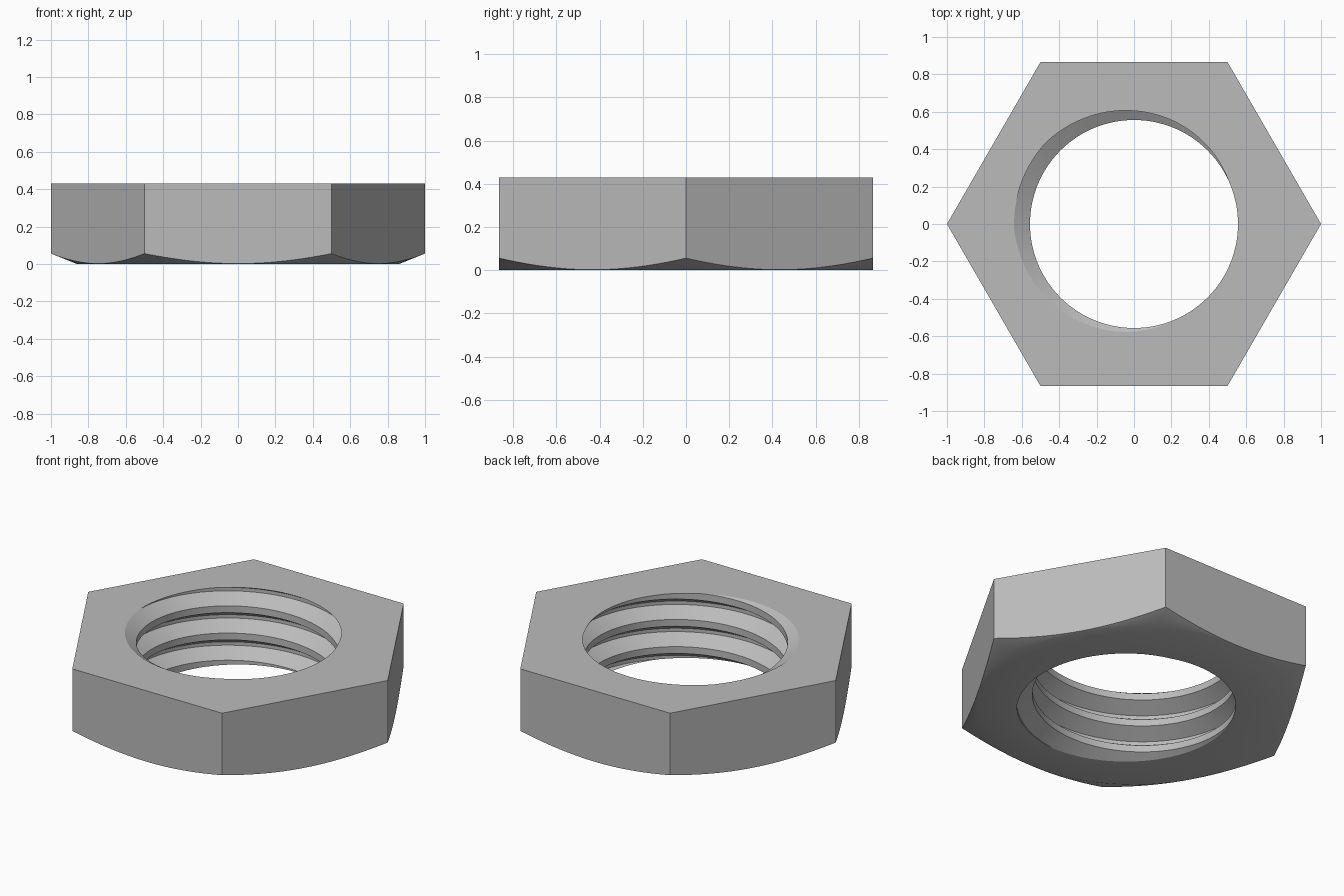
import bpy
import bmesh
from math import radians, cos, sin

HEIGHT = 0.43
APOTHEM = 0.866          # centre to flat side
CHAMFER_START = 0.86     # radius where the lower cone begins
CHAMFER_SLOPE = 0.4
MINOR, MAJOR = 0.556, 0.641
PITCH = 0.164
PHASE = 25               # angle where the groove breaks through the top
FLANK, GROOVE = 0.3125, 0.75
STEPS = 180

if "Cube" in bpy.data.objects:
    bpy.data.objects.remove(bpy.data.objects["Cube"], do_unlink=True)


def thread_radius(z, deg):
    """Radius of the right-handed thread at a height and angle."""
    t = ((HEIGHT - z) / PITCH + (deg - PHASE) / 360) % 1
    depth = min(t, GROOVE - t) / FLANK
    return MINOR + (MAJOR - MINOR) * max(0, min(1, depth))


def section(deg):
    """Closed (radius, height) section of the nut at one angle."""
    rim = APOTHEM / cos(radians(deg % 60 - 30))
    points = [(CHAMFER_START, 0),
              (rim, (rim - CHAMFER_START) * CHAMFER_SLOPE),
              (rim, HEIGHT)]
    # Thread corners from the top down, clipped to the nut's height
    for turn in range(-2, 5):
        for t in (0, FLANK, GROOVE - FLANK, GROOVE):
            z = HEIGHT + PITCH * ((deg - PHASE) / 360 - turn - t)
            z = max(0, min(HEIGHT, z))
            points.append((thread_radius(z, deg), z))
    return points


# Hexagonal nut body with chamfered underside and threaded bore
bm = bmesh.new()
columns = []
for i in range(STEPS + 1):
    deg = 360 * i / STEPS
    a = radians(deg)
    columns.append([bm.verts.new((r * cos(a), r * sin(a), z))
                    for r, z in section(deg)])
for left, right in zip(columns, columns[1:]):
    for j in range(len(left)):
        k = (j + 1) % len(left)
        bm.faces.new((left[j], right[j], right[k], left[k]))
bmesh.ops.remove_doubles(bm, verts=bm.verts, dist=0.00005)
bmesh.ops.recalc_face_normals(bm, faces=bm.faces)

mesh = bpy.data.meshes.new("threaded_hex_nut")
bm.to_mesh(mesh)
bm.free()
nut = bpy.data.objects.new("threaded_hex_nut", mesh)
bpy.context.collection.objects.link(nut)

# Plain grey metal
grey = bpy.data.materials.new("plain_grey")
grey.use_nodes = True
colour = (0.5, 0.5, 0.5, 1)
grey.diffuse_color = colour
grey.node_tree.nodes["Principled BSDF"].inputs["Base Color"].default_value = colour
mesh.materials.append(grey)

bpy.ops.object.select_all(action="DESELECT")
nut.select_set(True)
bpy.context.view_layer.objects.active = nut
bpy.ops.object.shade_smooth_by_angle(angle=radians(25))
